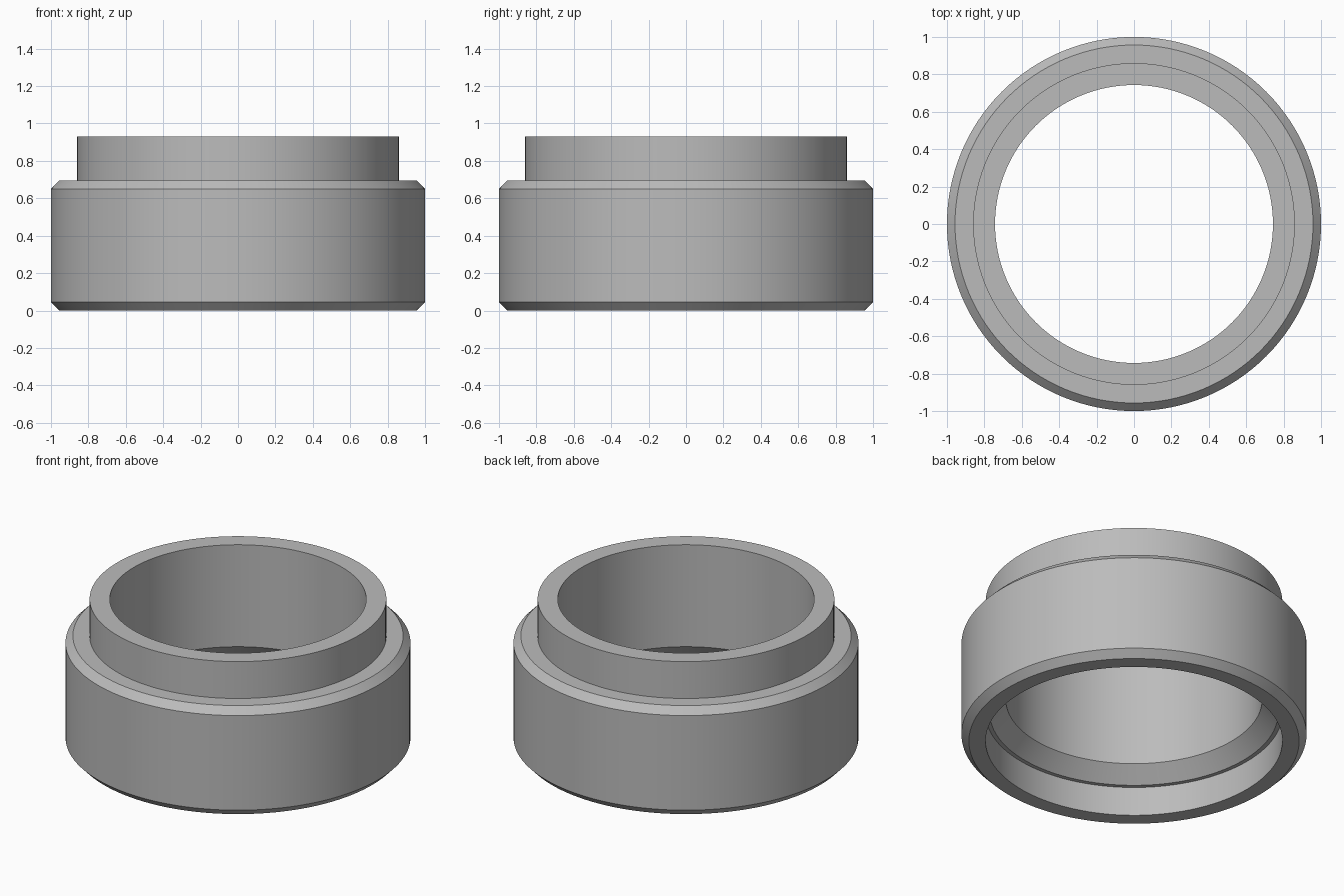
import bpy, bmesh, math

cube = bpy.data.objects.get("Cube")
if cube:
    bpy.data.objects.remove(cube, do_unlink=True)

SEGMENTS = 128

# Single plain grey
grey = bpy.data.materials.new("plain_grey")
grey.use_nodes = True
colour = (0.5, 0.5, 0.5, 1)
grey.diffuse_color = colour
grey.node_tree.nodes["Principled BSDF"].inputs["Base Color"].default_value = colour


def lathe(name, profile):
    """Revolve a closed (radius, height) profile around z."""
    bm = bmesh.new()
    rings = []
    for i in range(SEGMENTS):
        a = math.tau * i / SEGMENTS
        rings.append([bm.verts.new((r * math.cos(a), r * math.sin(a), z)) for r, z in profile])
    for i, ring in enumerate(rings):
        after = rings[(i + 1) % SEGMENTS]
        for j in range(len(profile)):
            k = (j + 1) % len(profile)
            bm.faces.new((ring[j], after[j], after[k], ring[k]))
    bmesh.ops.recalc_face_normals(bm, faces=bm.faces)
    mesh = bpy.data.meshes.new(name)
    bm.to_mesh(mesh)
    bm.free()
    mesh.materials.append(grey)
    obj = bpy.data.objects.new(name, mesh)
    bpy.context.collection.objects.link(obj)
    bpy.ops.object.select_all(action="DESELECT")
    obj.select_set(True)
    bpy.context.view_layer.objects.active = obj
    bpy.ops.object.shade_smooth_by_angle(angle=math.radians(30))
    return obj


# Chamfered body, narrower collar, bore, and stepped recess underneath
outside = [(0.957, 0), (1, 0.045), (1, 0.65), (0.957, 0.694), (0.86, 0.694), (0.86, 0.93)]
inside = [(0.743, 0.93), (0.743, 0.278), (0.835, 0.186), (0.86, 0.186), (0.86, 0)]
lathe("stepped_ring", outside + inside)
